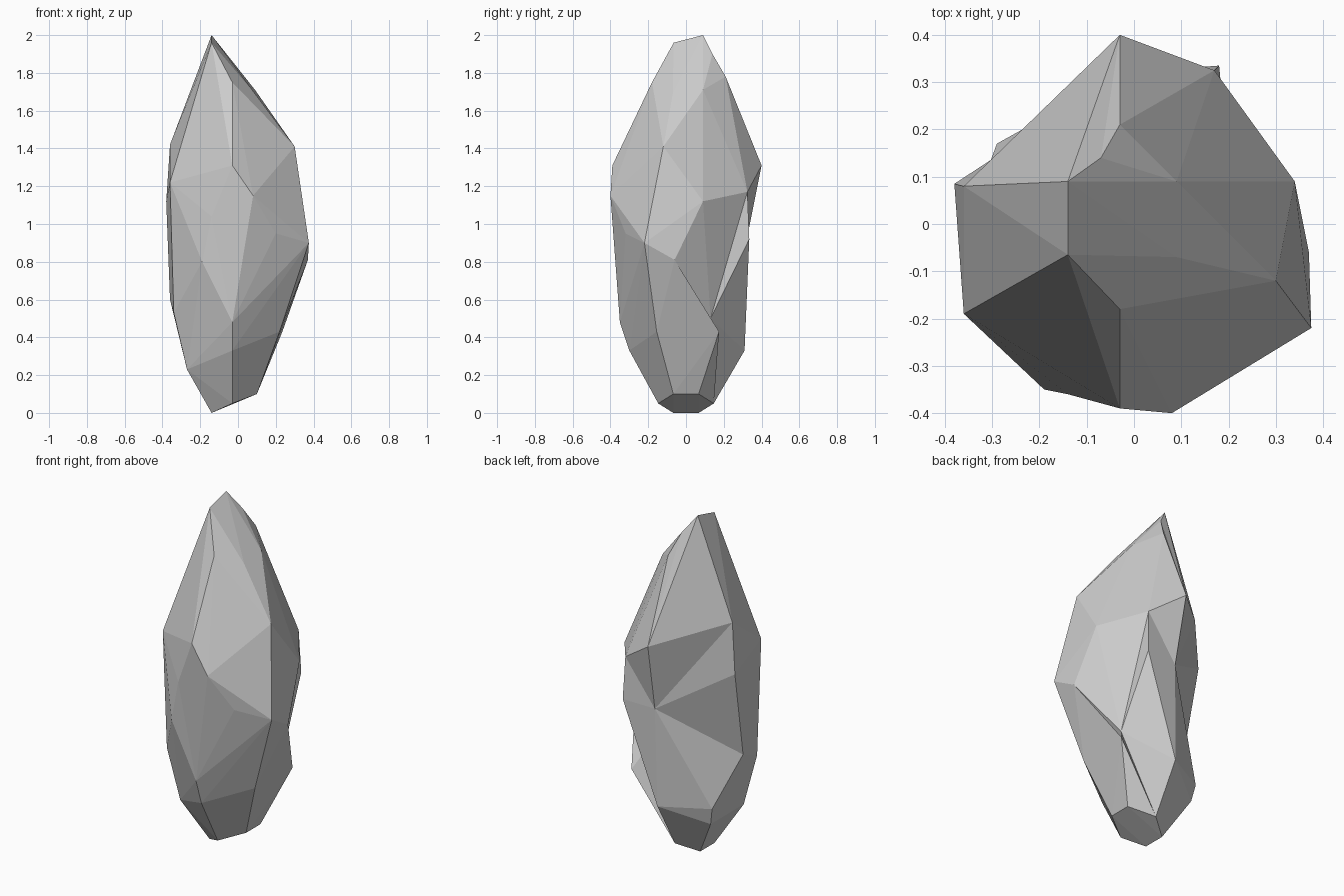
import bpy, bmesh, math
from mathutils import Vector

# Lower part: tilted hexagonal rings, mirrored front to back
half_rings = [(.10, .067, .10), (-.03, .147, .05), (-.14, .067, 0),
              (-.27, .155, .23)]
points = [(x, s * y, z) for x, y, z in half_rings for s in (-1, 1)]

points += [
    # lower belt
    (.22, -.155, .43), (.235, .175, .43), (-.03, .31, .33), (-.03, -.30, .33),
    (-.29, .17, .33), (-.34, -.18, .53), (-.03, -.35, .48),
    # middle belt
    (.37, -.06, .81), (.375, -.22, .90), (.20, -.32, .95), (.08, -.40, 1.15),
    (.18, .335, .92), (.34, .09, 1.12), (-.38, .085, 1.12),
    # upper belt
    (-.36, -.19, 1.22), (-.36, .08, 1.42), (-.03, .40, 1.31),
    (-.03, -.39, 1.31), (.30, -.12, 1.41),
    # tip facets
    (-.03, -.18, 1.75), (-.03, .21, 1.78),
    (-.14, -.065, 1.96), (-.14, .09, 2.0),
]

# Dents: (true position, outward offset used only while hulling)
dents = [((.20, .13, .50), (.05, .105, .05)),       # right notch
         ((-.02, .32, .91), (-.07, .09, 0)),        # back
         ((-.36, -.02, .60), (-.04, .08, .02)),     # left
         ((.17, .325, 1.17), (.015, .02, 0)),
         ((-.14, -.36, 1.04), (-.015, -.035, 0)),   # front
         ((-.19, -.35, .80), (-.01, -.015, 0)),
         ((.09, .09, 1.71), (.02, 0, .025)),        # tip
         ((.09, -.07, 1.69), (.02, 0, .045)),
         ((-.03, .08, 1.84), (0, 0, .03)),
         ((-.07, .14, 1.90), (0, .01, .02))]

bm = bmesh.new()
for p in points:
    bm.verts.new(p)
pulled = []
for co, push in dents:
    co = Vector(co)
    pulled.append((bm.verts.new(co + Vector(push)), co))
bmesh.ops.convex_hull(bm, input=bm.verts[:])
for v, co in pulled:
    if v.is_valid:
        v.co = co
bmesh.ops.delete(bm, geom=[v for v in bm.verts if not v.link_faces], context='VERTS')

# Merge nearly flat triangles into larger facets
bmesh.ops.dissolve_limit(bm, angle_limit=math.radians(2.5),
                         verts=bm.verts[:], edges=bm.edges[:])
bmesh.ops.recalc_face_normals(bm, faces=bm.faces[:])

mesh = bpy.data.meshes.new("rock")
bm.to_mesh(mesh)
bm.free()
rock = bpy.data.objects.new("rock", mesh)
bpy.context.collection.objects.link(rock)
